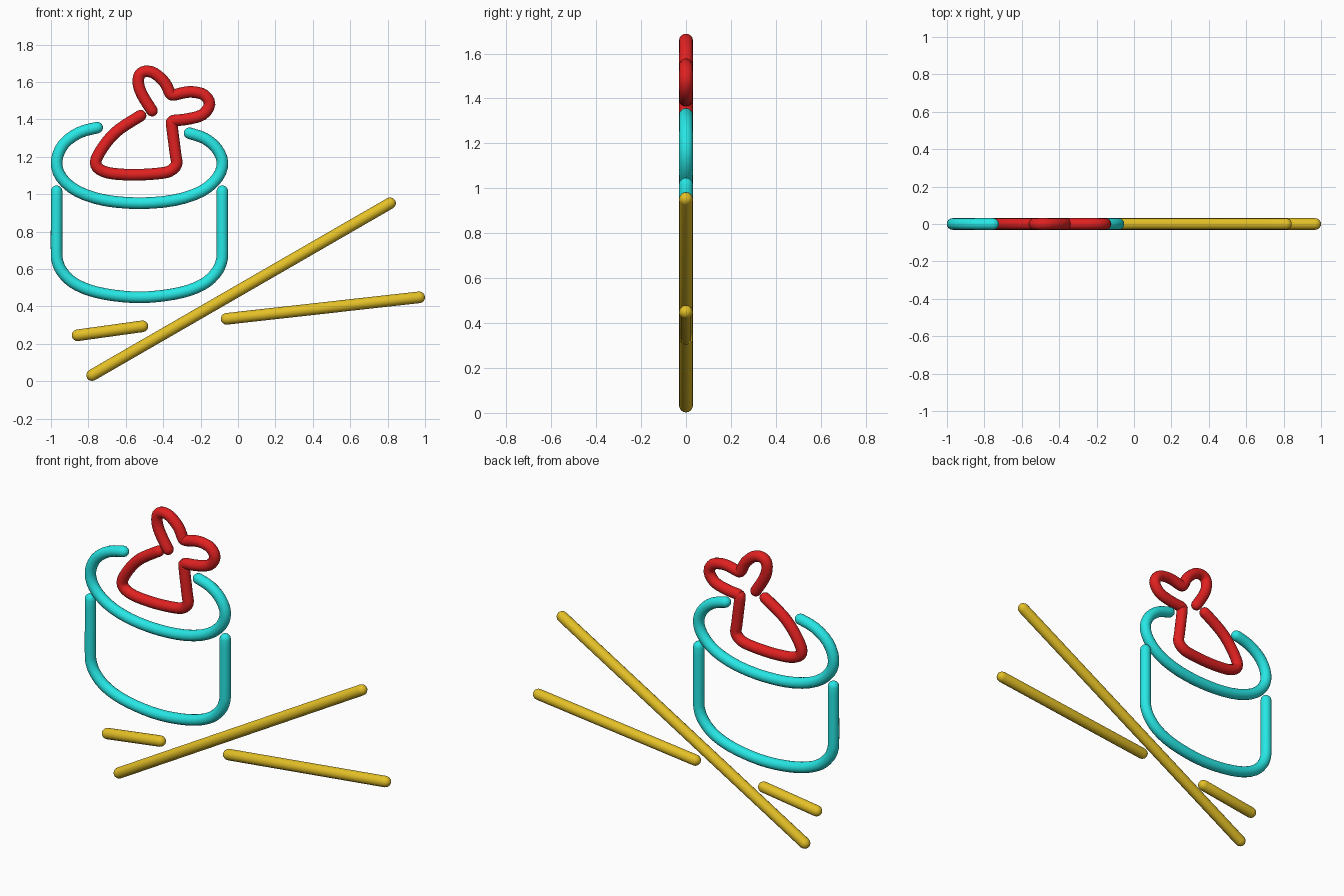
import bpy, math
from mathutils import Vector

if "Cube" in bpy.data.objects:
    bpy.data.objects.remove(bpy.data.objects["Cube"])

R = 0.031


def material(name, color):
    m = bpy.data.materials.new(name)
    m.diffuse_color = color
    m.use_nodes = True
    m.node_tree.nodes["Principled BSDF"].inputs["Base Color"].default_value = m.diffuse_color
    return m


CYAN = material("cyan", (0.02, 0.80, 0.78, 1))
RED = material("red", (0.75, 0.015, 0.015, 1))
GOLD = material("gold", (0.78, 0.53, 0.02, 1))


def smooth_path(pts, steps):
    # Catmull-Rom through the points
    p = [pts[0]] + pts + [pts[-1]]
    out = []
    for a, b, c, d in zip(p, p[1:], p[2:], p[3:]):
        for i in range(steps):
            t = i / steps
            out.append(0.5 * (2 * b + (c - a) * t + (2 * a - 5 * b + 4 * c - d) * t * t
                              + (3 * b - a - 3 * c + d) * t ** 3))
    return out + [pts[-1]]


def tube(name, pts, mat, steps=3):
    path = [Vector((x, 0, z)) for x, z in pts]
    if len(path) > 2:
        path = smooth_path(path, steps)
    # rounded ends are made by shrinking the radius beyond both end points
    d0, d1 = (path[0] - path[1]).normalized(), (path[-1] - path[-2]).normalized()
    cap = [math.radians(a) for a in (25, 50, 70, 88)]
    data = [(path[0] + d0 * R * math.sin(a), math.cos(a)) for a in reversed(cap)]
    data += [(v, 1) for v in path]
    data += [(path[-1] + d1 * R * math.sin(a), math.cos(a)) for a in cap]
    cu = bpy.data.curves.new(name, 'CURVE')
    cu.dimensions = '3D'
    cu.bevel_depth = R
    cu.bevel_resolution = 6
    cu.use_fill_caps = True
    sp = cu.splines.new('POLY')
    sp.points.add(len(data) - 1)
    for pt, (v, r) in zip(sp.points, data):
        pt.co = (*v, 1)
        pt.radius = r
    ob = bpy.data.objects.new(name, cu)
    bpy.context.collection.objects.link(ob)
    cu.materials.append(mat)
    bpy.ops.object.select_all(action='DESELECT')
    ob.select_set(True)
    bpy.context.view_layer.objects.active = ob
    bpy.ops.object.convert(target='MESH')
    bpy.ops.object.shade_smooth()


# Roll rim: open ellipse
tube("roll_rim", [(-.753, 1.356), (-.848, 1.33), (-.933, 1.267), (-.97, 1.176), (-.945, 1.09),
                  (-.858, 1.016), (-.714, .968), (-.527, .952), (-.34, .968), (-.195, 1.016),
                  (-.109, 1.09), (-.083, 1.171), (-.115, 1.246), (-.179, 1.299), (-.259, 1.326)], CYAN)

# Roll side: two uprights joined by a curved bottom, mirrored about its centre
half = [(.443, 1.016), (.443, .85), (.443, .69), (.438, .64), (.415, .588), (.358, .53),
        (.267, .487), (.144, .460)]
cx = -.527
tube("roll_side", [(cx - x, z) for x, z in half] + [(cx, .449)]
     + [(cx + x, z) for x, z in reversed(half)], CYAN)

# Shrimp topping: body, then two tail lobes in one stroke
tube("shrimp_topping", [
    (-.521, 1.42), (-.634, 1.348), (-.703, 1.278), (-.757, 1.19), (-.752, 1.144), (-.703, 1.117),
    (-.634, 1.107), (-.543, 1.104), (-.436, 1.110), (-.366, 1.123), (-.329, 1.16), (-.334, 1.214),
    (-.354, 1.37), (-.352, 1.388), (-.335, 1.395),
    (-.275, 1.401), (-.19, 1.425), (-.152, 1.481), (-.179, 1.53), (-.233, 1.546), (-.281, 1.545),
    (-.342, 1.531), (-.358, 1.535), (-.367, 1.548),
    (-.393, 1.599), (-.447, 1.647), (-.495, 1.657), (-.527, 1.637), (-.532, 1.588),
    (-.511, 1.529), (-.46, 1.447)], RED)

# Chopsticks: the rear one is broken where the front one crosses it
tube("front_chopstick", [(-.78, .033), (.813, .952)], GOLD)
tube("rear_chopstick_tip", [(-.858, .246), (-.511, .294)], GOLD)
tube("rear_chopstick_handle", [(-.061, .334), (.969, .449)], GOLD)
